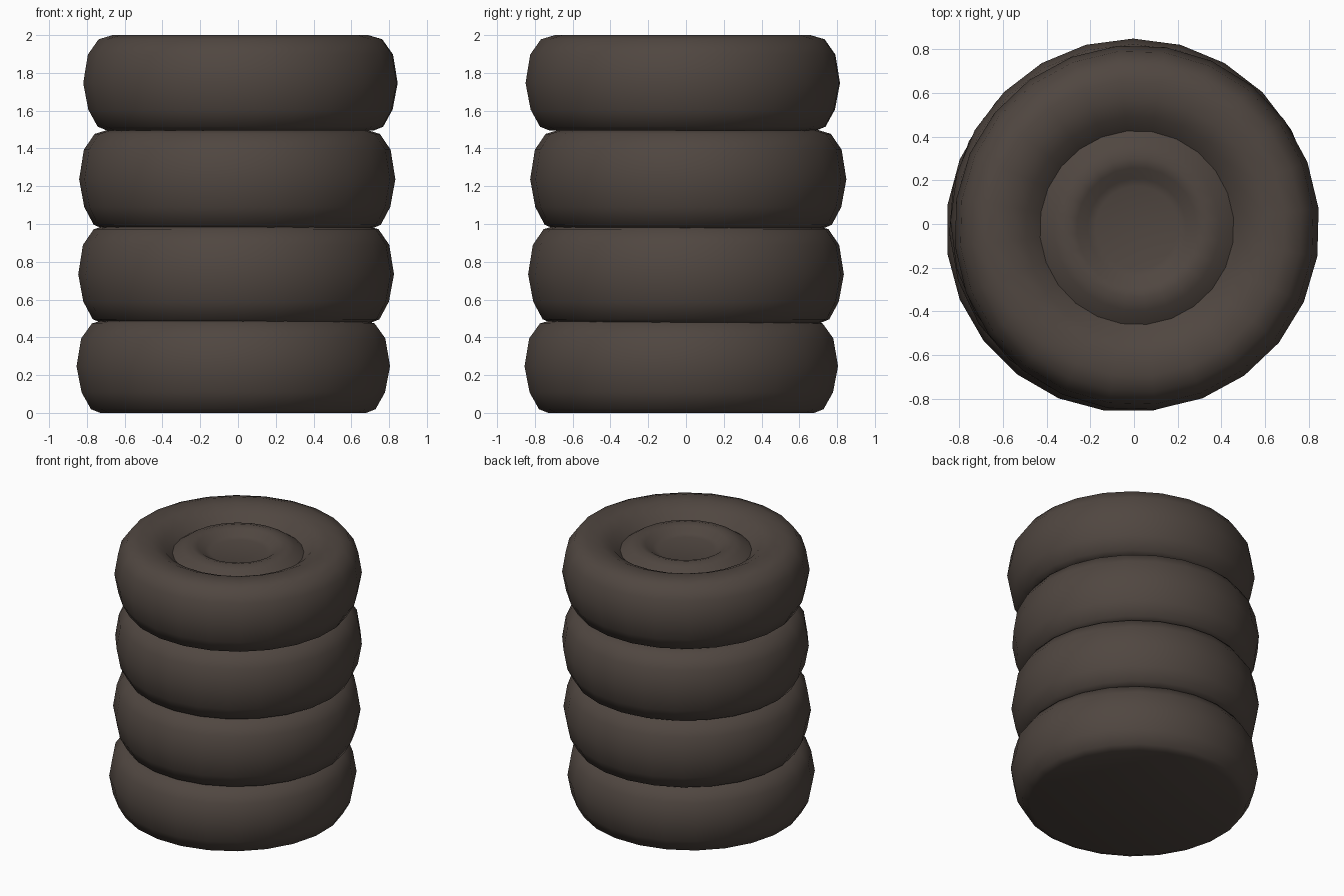
import bpy, bmesh, math

if "Cube" in bpy.data.objects:
    bpy.data.objects.remove(bpy.data.objects["Cube"])

SIDES = 24

rubber = bpy.data.materials.new("dark_brown_rubber")
rubber.diffuse_color = (0.080, 0.062, 0.052, 1.0)
rubber.use_nodes = True
rubber.node_tree.nodes["Principled BSDF"].inputs["Base Color"].default_value = rubber.diffuse_color

# Tyre cross-section as (radius, height), from the closed base up to the hub cap
PROFILE = [(0.71, 0.0), (0.76, 0.02), (0.81, 0.11), (0.837, 0.25),
           (0.812, 0.40), (0.755, 0.48), (0.68, 0.502), (0.59, 0.50),
           (0.51, 0.465), (0.445, 0.405), (0.38, 0.45), (0.32, 0.468),
           (0.275, 0.455), (0.225, 0.42), (0.19, 0.41)]


def make_tyre(name, x, y, z, height, turn):
    """Spin the profile into a tyre with a capped base and hub disc."""
    bm = bmesh.new()
    rings = []
    for r, h in PROFILE:
        ring = []
        for i in range(SIDES):
            a = math.radians(turn) + math.tau * i / SIDES
            ring.append(bm.verts.new((r * math.cos(a), r * math.sin(a),
                                      h * height / 0.502)))
        rings.append(ring)
    for low, high in zip(rings, rings[1:]):
        for i in range(SIDES):
            j = (i + 1) % SIDES
            bm.faces.new((low[i], low[j], high[j], high[i]))
    bm.faces.new(rings[0][::-1])   # flat underside
    bm.faces.new(rings[-1])        # hub disc
    mesh = bpy.data.meshes.new(name)
    bm.to_mesh(mesh)
    bm.free()
    mesh.materials.append(rubber)
    obj = bpy.data.objects.new(name, mesh)
    obj.location = (x, y, z)
    bpy.context.collection.objects.link(obj)
    bpy.context.view_layer.objects.active = obj
    obj.select_set(True)
    bpy.ops.object.shade_smooth_by_angle(angle=math.radians(50))
    obj.select_set(False)


# Stack of four, each nudged slightly off centre
make_tyre("bottom_tyre", -0.025, -0.025, 0.0, 0.495, 7.5)
make_tyre("lower_middle_tyre", -0.010, 0.0, 0.475, 0.52, 3)
make_tyre("upper_middle_tyre", -0.004, 0.012, 0.975, 0.525, 0)
make_tyre("top_tyre", 0.013, -0.017, 1.495, 0.505, 6)
